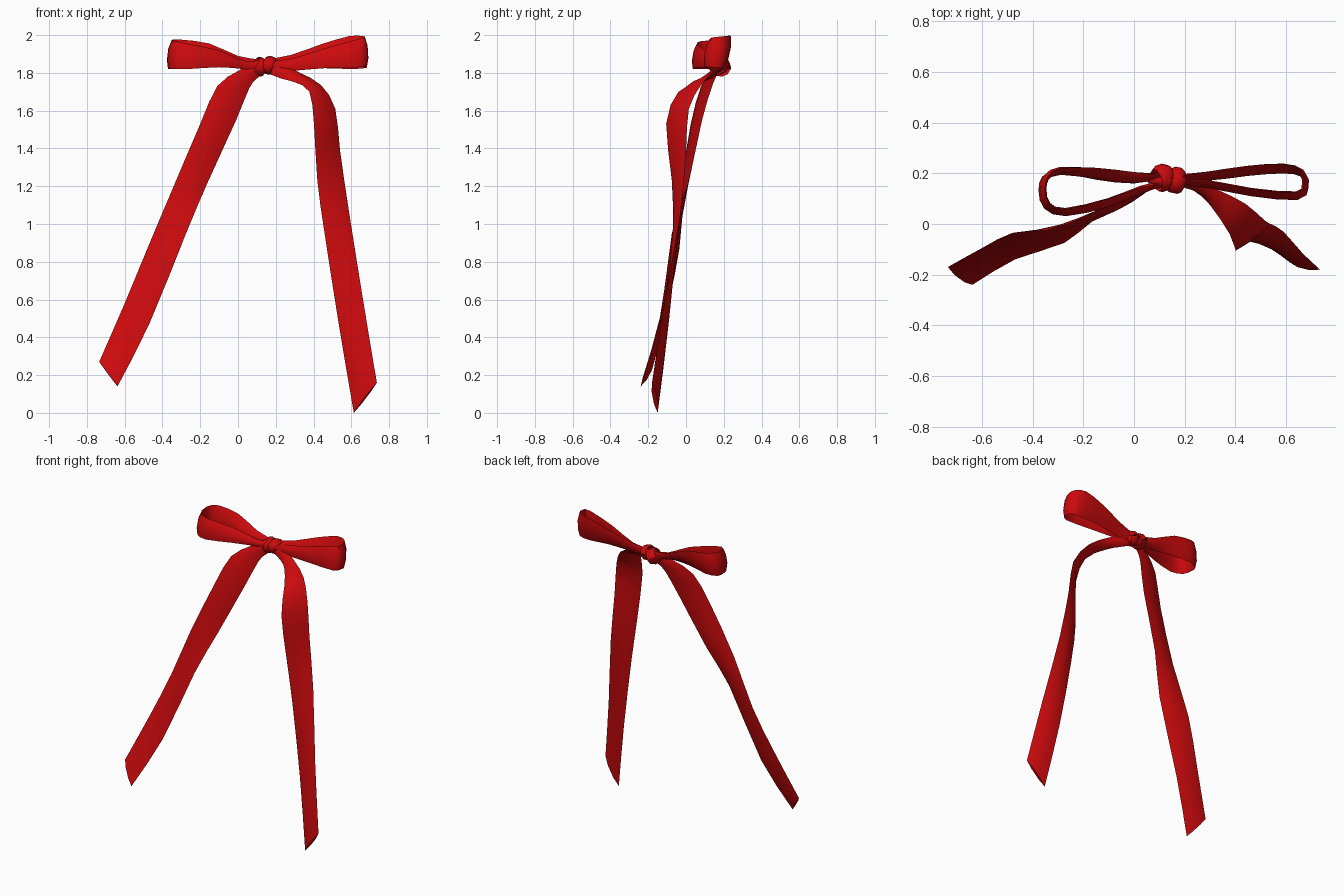
import bpy, bmesh, math
from mathutils import Vector, Matrix

red = bpy.data.materials.new("ribbon red")
red.diffuse_color = (0.60, 0.003, 0.004, 1)


def finish(name, bm):
    bmesh.ops.recalc_face_normals(bm, faces=bm.faces)
    me = bpy.data.meshes.new(name)
    bm.to_mesh(me)
    bm.free()
    me.materials.append(red)
    ob = bpy.data.objects.new(name, me)
    bpy.context.collection.objects.link(ob)
    bpy.ops.object.select_all(action='DESELECT')
    ob.select_set(True)
    bpy.context.view_layer.objects.active = ob
    bpy.ops.object.shade_smooth_by_angle(angle=math.radians(50))
    return ob


def smooth_path(pts, n):
    """Catmull-Rom curve through the points"""
    p = [2 * pts[0] - pts[1]] + pts + [2 * pts[-1] - pts[-2]]
    out = []
    for i in range(1, len(p) - 2):
        a, b, c, d = p[i - 1:i + 3]
        for k in range(n):
            t = k / n
            out.append(0.5 * (2 * b + (c - a) * t + (2 * a - 5 * b + 4 * c - d) * t * t
                              + (3 * b - a - 3 * c + d) * t ** 3))
    return out + [pts[-1]]


def ribbon(name, rows, thick=0.012, n=2):
    """Loft a thin lens-shaped section between two ribbon edges"""
    A = smooth_path([Vector(r[:3]) for r in rows], n)
    B = smooth_path([Vector(r[3:]) for r in rows], n)
    mid = [(a + b) / 2 for a, b in zip(A, B)]
    bm = bmesh.new()
    rings = []
    for i, (a, b) in enumerate(zip(A, B)):
        tan = mid[min(i + 1, len(mid) - 1)] - mid[max(i - 1, 0)]
        off = tan.cross(b - a).normalized() * thick
        sec = [a, a.lerp(b, .3) + off, a.lerp(b, .7) + off, b,
               a.lerp(b, .7) - off, a.lerp(b, .3) - off]
        rings.append([bm.verts.new(v) for v in sec])
    for r, s in zip(rings, rings[1:]):
        for k in range(6):
            j = (k + 1) % 6
            bm.faces.new((r[k], r[j], s[j], s[k]))
    bm.faces.new(rings[0])
    bm.faces.new(rings[-1])
    return finish(name, bm)


# loops: upper edge, lower edge
ribbon("right_loop", [
    (.14, .18, 1.87, .14, .18, 1.81), (.28, .205, 1.895, .28, .17, 1.81),
    (.45, .23, 1.955, .45, .19, 1.825), (.59, .238, 1.995, .59, .20, 1.82),
    (.657, .212, 1.995, .67, .19, 1.825), (.672, .16, 1.99, .68, .14, 1.83),
    (.64, .125, 1.98, .645, .098, 1.83), (.46, .138, 1.93, .46, .115, 1.825),
    (.28, .17, 1.875, .28, .15, 1.81), (.14, .165, 1.86, .14, .165, 1.80)])
ribbon("left_loop", [
    (.12, .19, 1.87, .12, .19, 1.81), (0, .205, 1.89, 0, .16, 1.83),
    (-.15, .222, 1.955, -.15, .175, 1.835), (-.29, .22, 1.975, -.29, .20, 1.825),
    (-.338, .19, 1.977, -.36, .175, 1.82), (-.352, .14, 1.972, -.37, .125, 1.82),
    (-.335, .08, 1.968, -.352, .065, 1.82), (-.27, .058, 1.955, -.27, .036, 1.82),
    (-.10, .10, 1.92, -.10, .07, 1.83), (.03, .145, 1.865, .03, .13, 1.82),
    (.12, .16, 1.86, .12, .16, 1.81)])

# tails: outer edge, inner edge
ribbon("left_tail", [
    (.09, .16, 1.86, .15, .17, 1.81), (0, .13, 1.81, .10, .155, 1.77),
    (-.11, .08, 1.73, .06, .135, 1.72), (-.20, .025, 1.53, -.01, .085, 1.55),
    (-.345, -.025, 1.19, -.165, .01, 1.21), (-.48, -.035, .87, -.275, -.075, .95),
    (-.60, -.095, .58, -.47, -.14, .47), (-.735, -.17, .27, -.638, -.24, .14)])
ribbon("right_tail", [
    (.16, .18, 1.87, .15, .16, 1.80), (.24, .165, 1.84, .23, .135, 1.77),
    (.33, .135, 1.80, .30, .075, 1.75), (.44, .08, 1.735, .378, -.04, 1.70),
    (.515, .015, 1.61, .402, -.105, 1.53), (.54, 0, 1.39, .42, -.075, 1.23),
    (.59, -.03, 1.05, .46, -.07, .94), (.665, -.115, .58, .535, -.095, .46),
    (.735, -.18, .16, .613, -.15, 0)])

# knot: a tight core with two slanted bands wrapped around it
bm = bmesh.new()
bmesh.ops.create_uvsphere(bm, u_segments=10, v_segments=6, radius=1,
                          matrix=Matrix.Translation((.135, .175, 1.835))
                          @ Matrix.Diagonal((.085, .034, .036, 1)))
finish("knot_core", bm)


def wrap(name, c, width, ry, rz, tilt, yaw):
    m = (Matrix.Translation(c) @ Matrix.Rotation(math.radians(yaw), 4, 'Z')
         @ Matrix.Rotation(math.radians(tilt), 4, 'Y'))
    rows = []
    for k in range(10):
        t = math.tau * k / 9
        y, z = ry * math.cos(t), rz * math.sin(t)
        rows.append((*(m @ Vector((-width, y, z))), *(m @ Vector((width, y, z)))))
    ribbon(name, rows, .01, 1)


wrap("knot_wrap_left", (.115, .182, 1.832), .032, .046, .042, 30, 18)
wrap("knot_wrap_right", (.165, .172, 1.84), .028, .044, .04, 20, -12)
